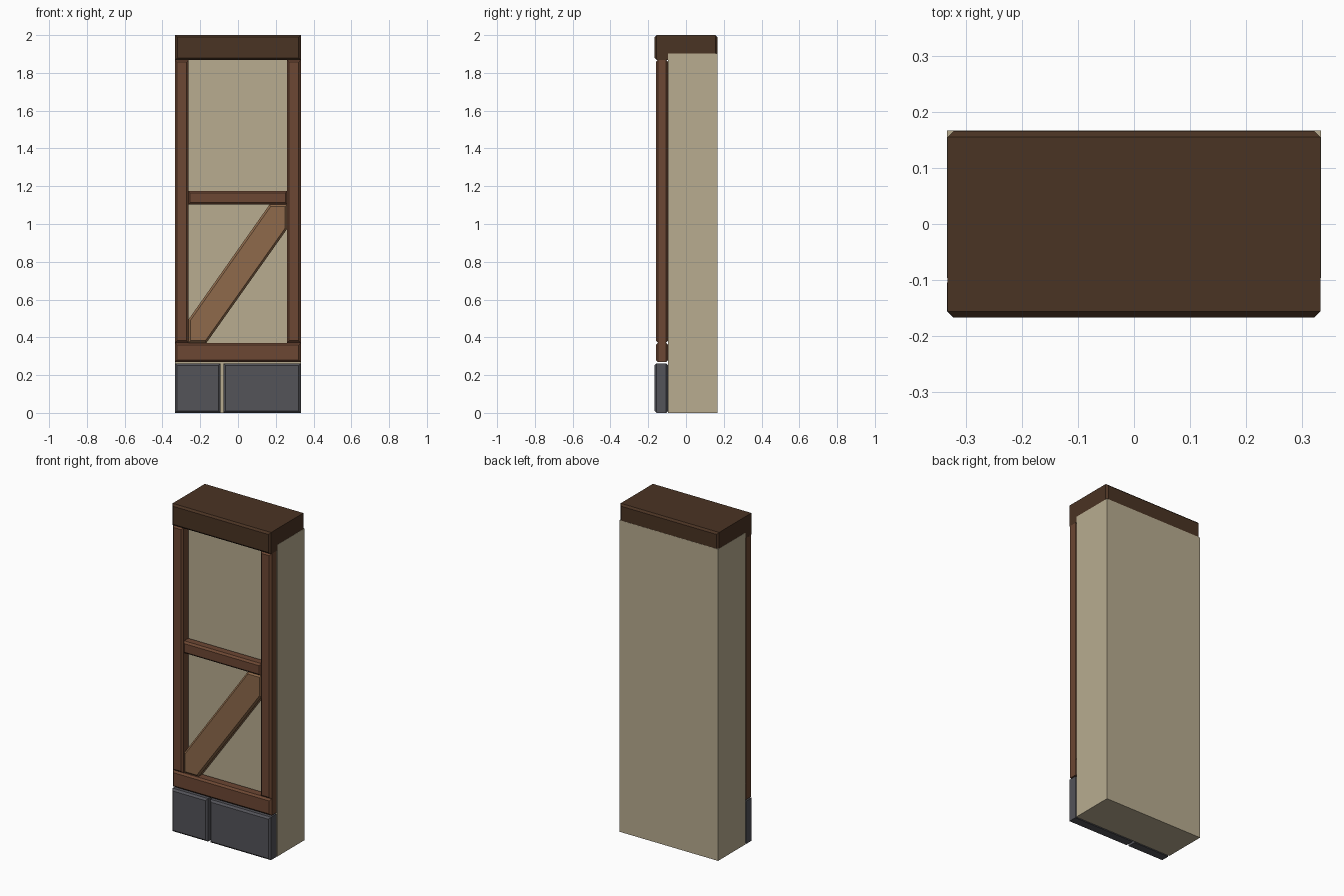
import bpy, bmesh

if "Cube" in bpy.data.objects:
    bpy.data.objects.remove(bpy.data.objects["Cube"])

def mat(name, hexcol):
    m = bpy.data.materials.new(name)
    c = [int(hexcol[i:i + 2], 16) / 255 for i in (0, 2, 4)]
    lin = [v / 12.92 if v <= 0.04045 else ((v + 0.055) / 1.055) ** 2.4 for v in c]
    m.diffuse_color = (*lin, 1)
    m.use_nodes = True
    m.node_tree.nodes["Principled BSDF"].inputs["Base Color"].default_value = m.diffuse_color
    return m

PLASTER = mat("plaster", "b8ac90")
DARK = mat("dark wood", "4a3323")
WOOD = mat("brown wood", "6c4733")
LIGHT = mat("light wood", "8e6a4b")
STONE = mat("grey stone", "535359")

def inset(pts, d):
    """Move every side of a counter-clockwise convex outline inward by d."""
    out, n = [], len(pts)
    for i in range(n):
        (ax, az), (bx, bz), (cx, cz) = pts[i - 1], pts[i], pts[(i + 1) % n]
        l1 = ((bx - ax) ** 2 + (bz - az) ** 2) ** 0.5
        l2 = ((cx - bx) ** 2 + (cz - bz) ** 2) ** 0.5
        n1 = (-(bz - az) / l1, (bx - ax) / l1)
        n2 = (-(cz - bz) / l2, (cx - bx) / l2)
        k = d / (1 + n1[0] * n2[0] + n1[1] * n2[1])
        out.append((bx + (n1[0] + n2[0]) * k, bz + (n1[1] + n2[1]) * k))
    return out

def plank(name, pts, y0, y1, material, c=0.011):
    """Front outline extruded along y, with chamfered front and back rims."""
    rings = [(y0, pts), (y1, pts)]
    if c:
        small = inset(pts, c)
        rings = [(y0, small), (y0 + c, pts), (y1 - c, pts), (y1, small)]
    bm = bmesh.new()
    loops = [[bm.verts.new((x, y, z)) for x, z in ring] for y, ring in rings]
    n = len(pts)
    for a, b in zip(loops, loops[1:]):
        for i in range(n):
            j = (i + 1) % n
            bm.faces.new((a[i], b[i], b[j], a[j]))
    bm.faces.new(loops[0])
    bm.faces.new(loops[-1][::-1])
    bmesh.ops.recalc_face_normals(bm, faces=bm.faces[:])
    me = bpy.data.meshes.new(name)
    bm.to_mesh(me)
    bm.free()
    me.materials.append(material)
    ob = bpy.data.objects.new(name, me)
    bpy.context.collection.objects.link(ob)
    return ob

def rect(x0, x1, z0, z1):
    return [(x0, z0), (x1, z0), (x1, z1), (x0, z1)]

W, D = 0.3333, 0.1667   # half width, half depth
BACK = -0.094           # back of the timber facing, touching the wall

# plaster wall
plank("wall", rect(-W, W, 0, 1.902), -0.096, D, PLASTER, 0)
# top beam, a hair inside the wall so the faces do not clash
plank("top_beam", rect(-W + 0.0008, W - 0.0008, 1.868, 2.0), -D, D - 0.0008, DARK)
# timber frame
plank("left_post", rect(-W, -0.262, 0.371, 1.868), -0.16, BACK, WOOD)
plank("right_post", rect(0.26, W - 0.001, 0.371, 1.868), -0.16, BACK, WOOD)
plank("sill", rect(-W, W - 0.001, 0.27, 0.371), -0.16, BACK, WOOD)
plank("middle_rail", rect(-0.264, 0.262, 1.102, 1.176), -0.156, BACK, WOOD)
# diagonal brace with ends cut to fit the frame
plank("brace", [(-0.263, 0.371), (-0.167, 0.371), (0.261, 0.975),
                (0.261, 1.103), (0.167, 1.103), (-0.263, 0.493)],
      -0.151, BACK, LIGHT)
# foundation stones
plank("left_stone", rect(-W, -0.093, 0, 0.262), -D, BACK, STONE)
plank("right_stone", rect(-0.077, W - 0.001, 0, 0.262), -D, BACK, STONE)
